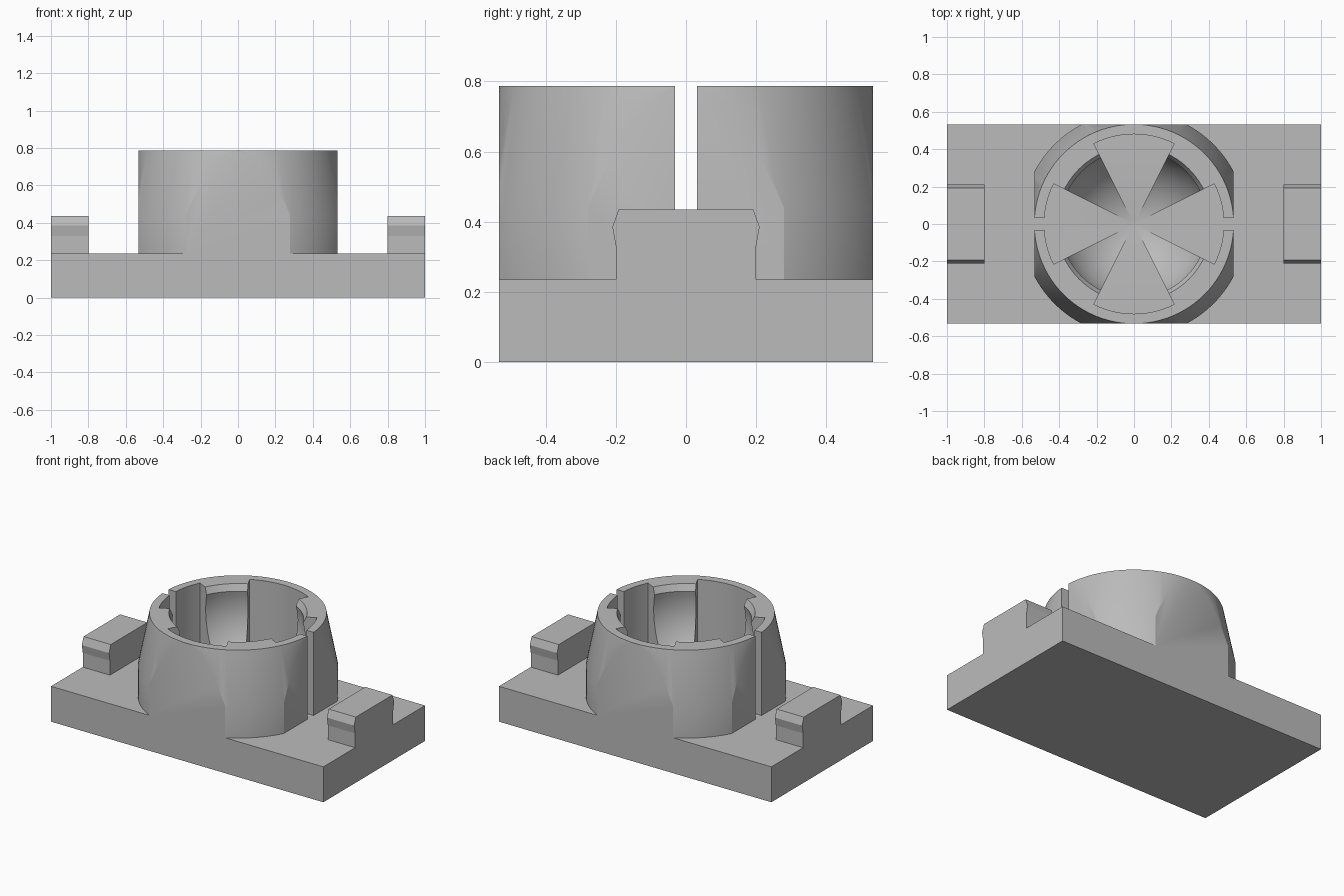
import bpy, bmesh, math

if "Cube" in bpy.data.objects:
    bpy.data.objects.remove(bpy.data.objects["Cube"])

grey = bpy.data.materials.new("plain_grey")
grey.diffuse_color = (0.5, 0.5, 0.5, 1)
grey.use_nodes = True
grey.node_tree.nodes["Principled BSDF"].inputs["Base Color"].default_value = grey.diffuse_color


def make(name, bm):
    bmesh.ops.remove_doubles(bm, verts=bm.verts, dist=1e-5)
    bmesh.ops.recalc_face_normals(bm, faces=bm.faces)
    me = bpy.data.meshes.new(name)
    bm.to_mesh(me)
    bm.free()
    me.materials.append(grey)
    ob = bpy.data.objects.new(name, me)
    bpy.context.collection.objects.link(ob)
    return ob


def prism(name, pts, vec):
    """Extrude a closed outline of 3D points along vec."""
    bm = bmesh.new()
    face = bm.faces.new([bm.verts.new(p) for p in pts])
    out = bmesh.ops.extrude_face_region(bm, geom=[face])
    bmesh.ops.translate(bm, vec=vec, verts=[v for v in out["geom"] if isinstance(v, bmesh.types.BMVert)])
    return make(name, bm)


def box(name, x0, x1, y0, y1, z0, z1):
    return prism(name, [(x0, y0, z0), (x1, y0, z0), (x1, y1, z0), (x0, y1, z0)], (0, 0, z1 - z0))


def lathe(name, profile, steps=96):
    """Spin an (r, z) profile that starts and ends on the axis."""
    bm = bmesh.new()
    vs = [bm.verts.new((r, 0, z)) for r, z in profile]
    es = [bm.edges.new(e) for e in zip(vs, vs[1:])]
    bmesh.ops.spin(bm, geom=vs + es, axis=(0, 0, 1), cent=(0, 0, 0),
                   angle=math.tau, steps=steps, use_duplicate=False)
    return make(name, bm)


def combine(target, other, op):
    mod = target.modifiers.new(op, 'BOOLEAN')
    mod.operation, mod.object, mod.solver = op, other, 'EXACT'
    bpy.context.view_layer.objects.active = target
    bpy.ops.object.modifier_apply(modifier=mod.name)
    bpy.data.objects.remove(other)


W, TOP, RIM = 0.533, 0.235, 0.787

# Tapered round housing, trimmed flat on four sides
housing = lathe("socket_housing", [(0, 0.1), (0.602, 0.1), (0.602, 0.44), (0.533, RIM), (0, RIM)])
combine(housing, box("trim", -W, W, -W, W, 0.05, 1), 'INTERSECT')

# Base plate fused with the housing
body = box("base_with_socket", -1, 1, -W, W, 0, TOP)
combine(body, housing, 'UNION')

# Spherical socket with a chamfered mouth
R, C = 0.409, 0.64
a_end = math.asin((0.745 - C) / R)
n = 24
arc = [-math.pi / 2 + (a_end + math.pi / 2) * i / n for i in range(n + 1)]
cavity = [(max(0, R * math.cos(a)), C + R * math.sin(a)) for a in arc]
cavity[0] = (0, C - R)
combine(body, lathe("cavity", cavity + [(0.416, RIM), (0.416, 1), (0, 1)]), 'DIFFERENCE')

# Four wedge-shaped recesses around the socket
half = math.radians(26.6)
for k in range(4):
    mid = k * math.pi / 2
    pts = [(0, 0, TOP)]
    for i in range(17):
        a = mid - half + 2 * half * i / 16
        pts.append((0.48 * math.cos(a), 0.48 * math.sin(a), TOP))
    combine(body, prism("recess", pts, (0, 0, 0.8)), 'DIFFERENCE')

# Narrow slits through the side walls
for s in (-1, 1):
    x0, x1 = sorted((0.4 * s, 0.6 * s))
    combine(body, box("slit", x0, x1, -0.032, 0.032, TOP, 1), 'DIFFERENCE')

# Snap blocks with a bulged edge at both ends
side = [(0.2, TOP), (0.2, 0.33), (0.21, 0.385), (0.192, 0.435)]
outline = side + [(-y, z) for y, z in reversed(side)]
clips = [prism(name, [(x, y, z) for y, z in outline], (0.2, 0, 0))
         for name, x in (("left_snap_block", -1), ("right_snap_block", 0.8))]

for ob in [body] + clips:
    bpy.ops.object.select_all(action='DESELECT')
    ob.select_set(True)
    bpy.context.view_layer.objects.active = ob
    bpy.ops.object.shade_smooth_by_angle(angle=math.radians(25 if ob is body else 5))
